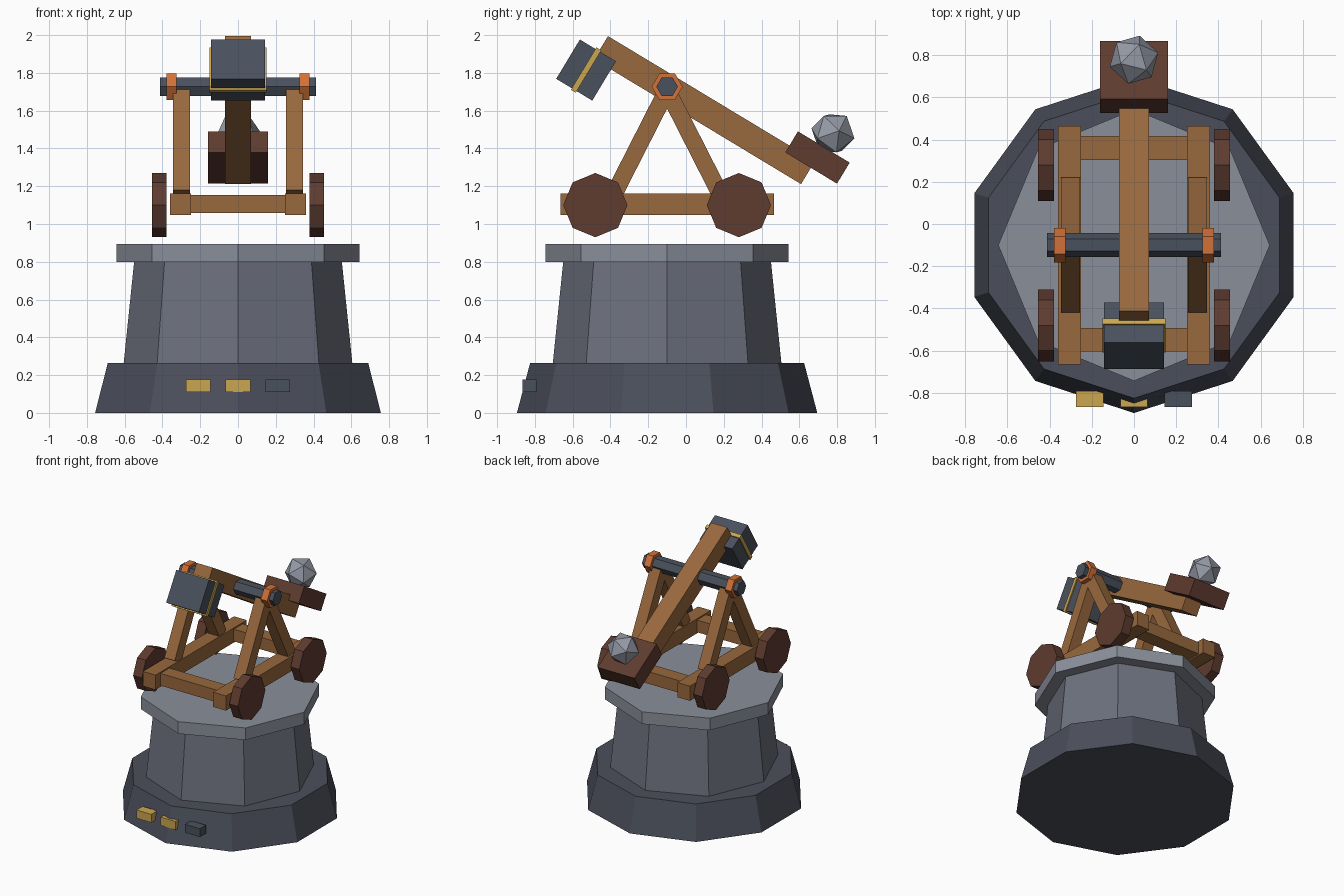
import bpy, math
from mathutils import Matrix, Vector

if "Cube" in bpy.data.objects:
    bpy.data.objects.remove(bpy.data.objects["Cube"])


def srgb(h):
    c = [int(h[i:i + 2], 16) / 255 for i in (0, 2, 4)]
    return [v / 12.92 if v <= 0.04045 else ((v + 0.055) / 1.055) ** 2.4 for v in c] + [1.0]


def material(name, h):
    m = bpy.data.materials.new(name)
    m.diffuse_color = srgb(h)
    m.use_nodes = True
    m.node_tree.nodes["Principled BSDF"].inputs["Base Color"].default_value = m.diffuse_color
    return m


DARK_STONE = material("dark stone", "4B4F5B")
STONE = material("stone", "6D717E")
LIGHT_STONE = material("light stone", "8A8F9A")
WOOD = material("wood", "98683D")
DARK_WOOD = material("dark wood", "5E3B2F")
IRON = material("iron", "4A515D")
GOLD = material("gold", "CAA64E")
COPPER = material("copper", "D27138")
BOULDER = material("boulder grey", "959AA6")


def finish(name, mat, matrix=None):
    ob = bpy.context.object
    ob.name = name
    if matrix is not None:
        ob.data.transform(matrix)
    ob.data.materials.append(mat)
    return ob


def box(name, mat, centre, size, tilt=0.0):
    """Box with its tilt about the x axis."""
    bpy.ops.mesh.primitive_cube_add(size=1)
    return finish(name, mat, Matrix.Translation(centre) @ Matrix.Rotation(tilt, 4, 'X')
                  @ Matrix.Diagonal((*size, 1)))


def tier(name, mat, sides, r1, r2, z1, z2):
    """Tower tier with a corner facing the front."""
    bpy.ops.mesh.primitive_cone_add(vertices=sides, radius1=r1, radius2=r2, depth=z2 - z1)
    turn = Matrix.Rotation(math.pi if sides % 4 else 0, 4, 'Z')
    return finish(name, mat, Matrix.Translation((0, -0.1, (z1 + z2) / 2)) @ turn)


def disc_x(name, mat, sides, r, width, centre):
    """Prism along x with corners pointing forward and backward."""
    bpy.ops.mesh.primitive_cylinder_add(vertices=sides, radius=r, depth=width)
    return finish(name, mat, Matrix.Translation(centre) @ Matrix.Rotation(math.pi / 2, 4, 'Y'))


# Stone tower
tier("tower_base", DARK_STONE, 10, 0.795, 0.725, 0, 0.265)
tier("tower_body", STONE, 8, 0.605, 0.55, 0.265, 0.80)
tier("tower_top", LIGHT_STONE, 8, 0.643, 0.643, 0.80, 0.895)

# Level markers on the base
for i, mat in enumerate((GOLD, GOLD, IRON)):
    box(f"level_marker_{i + 1}", mat, (0.21 * (i - 1), -0.828, 0.143), (0.13, 0.075, 0.065))

# Chassis: rails, wheels, A-frames and hubs on both sides
for side, s in (("left", -1), ("right", 1)):
    box(f"{side}_rail", WOOD, (0.305 * s, -0.1, 1.105), (0.11, 1.13, 0.115))
    for end, y in (("front", -0.48), ("back", 0.28)):
        disc_x(f"{side}_{end}_wheel", DARK_WOOD, 8, 0.17, 0.075, (0.417 * s, y, 1.1))
    for end, e in (("front", -1), ("back", 1)):
        foot, top = Vector((0.30 * s, -0.1 + 0.28 * e, 1.16)), Vector((0.30 * s, -0.1, 1.71))
        d = top - foot
        box(f"{side}_{end}_leg", WOOD, (foot + top) / 2, (0.09, 0.09, d.length),
            math.atan2(-d.y, d.z))
    disc_x(f"{side}_hub", COPPER, 6, 0.082, 0.055, (0.352 * s, -0.1, 1.727))
for end, y in (("front", -0.548), ("back", 0.36)):
    box(f"{end}_crossbeam", WOOD, (0, y, 1.105), (0.52, 0.112, 0.095))
disc_x("axle", IRON, 6, 0.057, 0.824, (0, -0.1, 1.727))

# Throwing arm with its basket and counterweight, all at one tilt
TILT = -math.radians(31.1)
box("throwing_arm", WOOD, (0, 0.098, 1.603), (0.14, 1.28, 0.143), TILT)
box("basket", DARK_WOOD, (0, 0.696, 1.352), (0.32, 0.32, 0.13), TILT)
box("counterweight", IRON, (0, -0.529, 1.815), (0.284, 0.223, 0.243), TILT)
box("counterweight_band", GOLD, (0, -0.529, 1.815), (0.30, 0.03, 0.262), TILT)

# Boulder
bpy.ops.mesh.primitive_ico_sphere_add(subdivisions=1, radius=0.12)
finish("boulder", BOULDER, Matrix.Translation((0, 0.778, 1.48))
       @ Matrix.Rotation(math.radians(16), 4, 'Z')
       @ Matrix.Rotation(math.radians(-33), 4, 'Y')
       @ Matrix.Rotation(math.radians(-36), 4, 'Z'))
